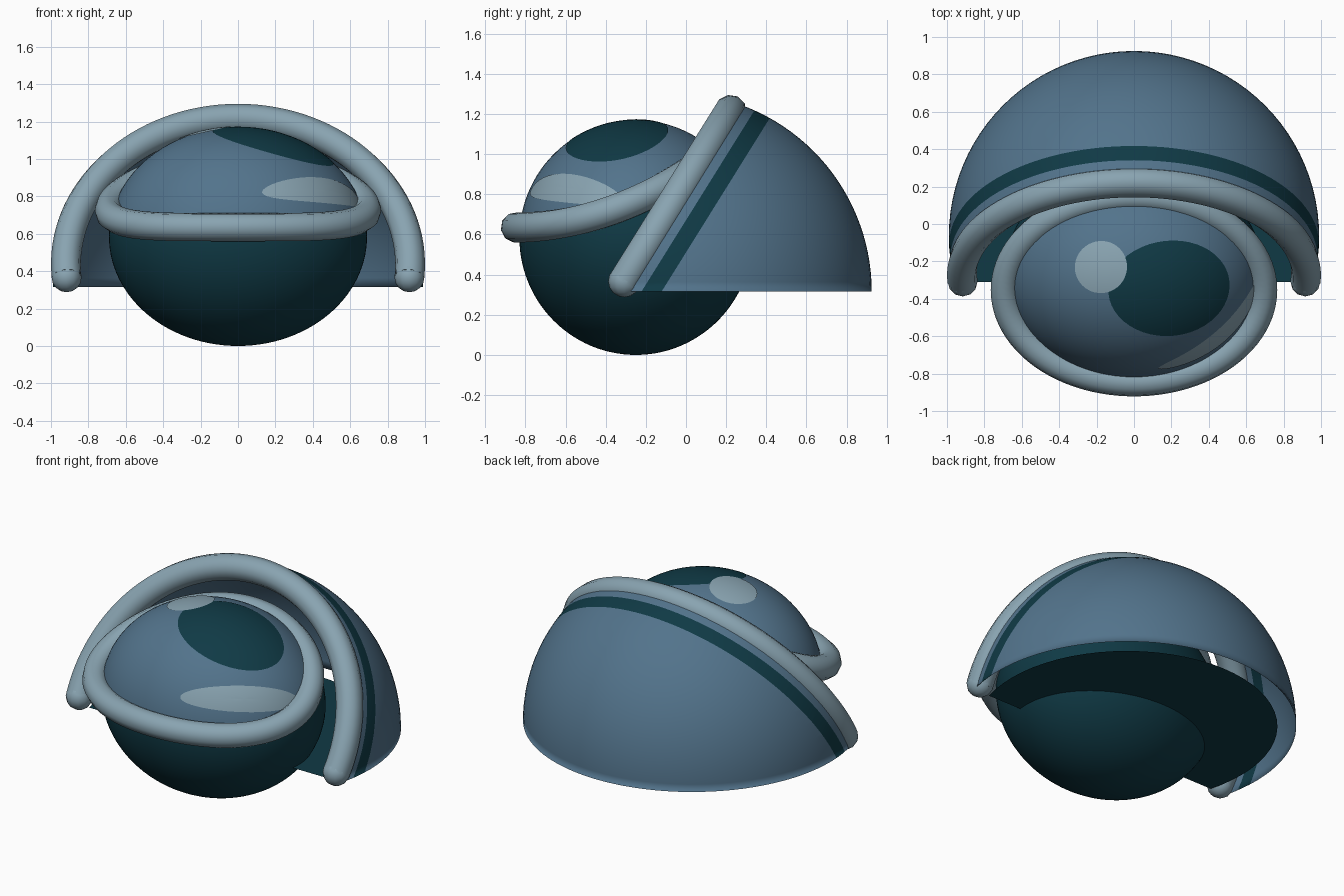
import bpy, bmesh
from math import sin, cos, tan, pi, radians, sqrt
from mathutils import Vector, Matrix

if "Cube" in bpy.data.objects:
    bpy.data.objects.remove(bpy.data.objects["Cube"], do_unlink=True)


def material(name, rgb):
    m = bpy.data.materials.new(name)
    m.use_nodes = True
    m.diffuse_color = (*rgb, 1)
    m.node_tree.nodes["Principled BSDF"].inputs["Base Color"].default_value = (*rgb, 1)
    return m


BLUE = material("slate blue", (0.085, 0.172, 0.26))
TEAL = material("dark teal", (0.005, 0.042, 0.06))
PALE = material("pale blue grey", (0.25, 0.37, 0.44))


def add(name, bm, mats, smooth=True):
    me = bpy.data.meshes.new(name)
    for f in bm.faces:
        f.smooth = smooth
    bm.to_mesh(me)
    bm.free()
    for m in mats:
        me.materials.append(m)
    ob = bpy.data.objects.new(name, me)
    bpy.context.collection.objects.link(ob)
    return ob


def tube(name, points, radius, cyclic):
    cu = bpy.data.curves.new(name, "CURVE")
    cu.dimensions = "3D"
    cu.bevel_depth = radius
    cu.bevel_resolution = 3
    cu.use_fill_caps = True
    sp = cu.splines.new("POLY")
    sp.points.add(len(points) - 1)
    for p, co in zip(sp.points, points):
        p.co = (*co, 1)
    sp.use_cyclic_u = cyclic
    sp.use_smooth = True
    cu.materials.append(PALE)
    ob = bpy.data.objects.new(name, cu)
    bpy.context.collection.objects.link(ob)


def cut(bm, point, normal, clear=True):
    bmesh.ops.bisect_plane(bm, geom=bm.verts[:] + bm.edges[:] + bm.faces[:],
                           plane_co=point, plane_no=normal, clear_inner=clear)


# Eyeball: dark below the lid line, blue above
EYE = Vector((0, -0.25, 0.585))
SEMI = Vector((0.69, 0.58, 0.585))


def lid_height(y):
    return 0.635 + 0.37 * (y + 0.85) ** 2


bm = bmesh.new()
bmesh.ops.create_uvsphere(bm, u_segments=80, v_segments=56, radius=1)
for v in bm.verts:
    v.co = EYE + v.co * SEMI
for f in bm.faces:
    c = f.calc_center_median()
    f.material_index = int(c.z > lid_height(c.y))
add("eyeball", bm, [TEAL, BLUE])


# Painted spots: thin caps hugging the eyeball
def spot(name, mat, direction, wide, tall, tilt, lift):
    d = Vector(direction).normalized()
    side = Vector((0, 0, 1)).cross(d) if abs(d.z) < 0.8 else Vector((0, 1, 0)).cross(d)
    side.normalize()
    up = d.cross(side)
    turn = Matrix.Rotation(radians(tilt), 3, d)
    side, up = turn @ side, turn @ up
    bm = bmesh.new()
    n, rings = 48, 10
    centre = bm.verts.new(EYE + d * SEMI * lift)
    prev = None
    for k in range(1, rings + 1):
        r = k / rings
        ring = []
        for i in range(n):
            a = 2 * pi * i / n
            p = d + side * (tan(wide) * r * cos(a)) + up * (tan(tall) * r * sin(a))
            ring.append(bm.verts.new(EYE + p.normalized() * SEMI * lift))
        for i in range(n):
            j = (i + 1) % n
            if prev:
                bm.faces.new((prev[i], ring[i], ring[j], prev[j]))
            else:
                bm.faces.new((centre, ring[i], ring[j]))
        prev = ring
    add(name, bm, [mat])


spot("pupil", TEAL, (0.31, -0.18, 0.933), radians(29.5), radians(26.5), 0, 1.004)
spot("top_highlight", PALE, (-0.26, 0.035, 0.965), radians(12), radians(13.8), 0, 1.008)
az, el = radians(48), radians(25)
spot("front_highlight", PALE, (sin(az) * cos(el), -cos(az) * cos(el), sin(el)),
     radians(33), radians(7.5), -5, 1.005)

# Eyelid rim, an oval that climbs towards the back
rim = []
for i in range(96):
    a = 2 * pi * i / 96
    y = -0.352 + 0.495 * sin(a)
    rim.append((0.69 * cos(a), y, lid_height(y)))
tube("eyelid_rim", rim, 0.076, True)

# Hood: part of a sphere, cut level below and by a leaning plane in front
HOOD = Vector((0, -0.065, 0.315))
lean = Vector((0, 0.53, 0.85)).normalized()
back = Vector((0, lean.z, -lean.y))
ring_centre = Vector((0, -0.265, 0.435))
bm = bmesh.new()
bmesh.ops.create_uvsphere(bm, u_segments=96, v_segments=64, radius=0.99)
bmesh.ops.translate(bm, verts=bm.verts[:], vec=HOOD)
cut(bm, HOOD, (0, 0, 1))
cut(bm, ring_centre, back)
stripe = (0.1, 0.185)
for s in stripe:
    cut(bm, ring_centre + back * s, back, False)
for f in bm.faces:
    s = (f.calc_center_median() - ring_centre).dot(back)
    f.material_index = int(stripe[0] < s < stripe[1])
add("hood", bm, [BLUE, TEAL])

# Hood rim with rounded ends
start = radians(-5)
arch = []
for i in range(65):
    a = start + (pi - 2 * start) * i / 64
    arch.append(ring_centre + Vector((0.92 * cos(a), 0, 0)) + lean * (0.92 * sin(a)))
tube("hood_rim", arch, 0.08, False)
for name, p in (("left_rim_end", arch[0]), ("right_rim_end", arch[-1])):
    bm = bmesh.new()
    bmesh.ops.create_uvsphere(bm, u_segments=12, v_segments=8, radius=0.08)
    bmesh.ops.translate(bm, verts=bm.verts[:], vec=p)
    add(name, bm, [PALE])

# Flat floor inside the hood, leaving a narrow gap all round
bm = bmesh.new()
bmesh.ops.create_circle(bm, cap_ends=True, segments=64, radius=0.88)
bmesh.ops.translate(bm, verts=bm.verts[:], vec=HOOD)
cut(bm, (0, -0.31, 0), (0, 1, 0))
add("floor", bm, [TEAL], False)
